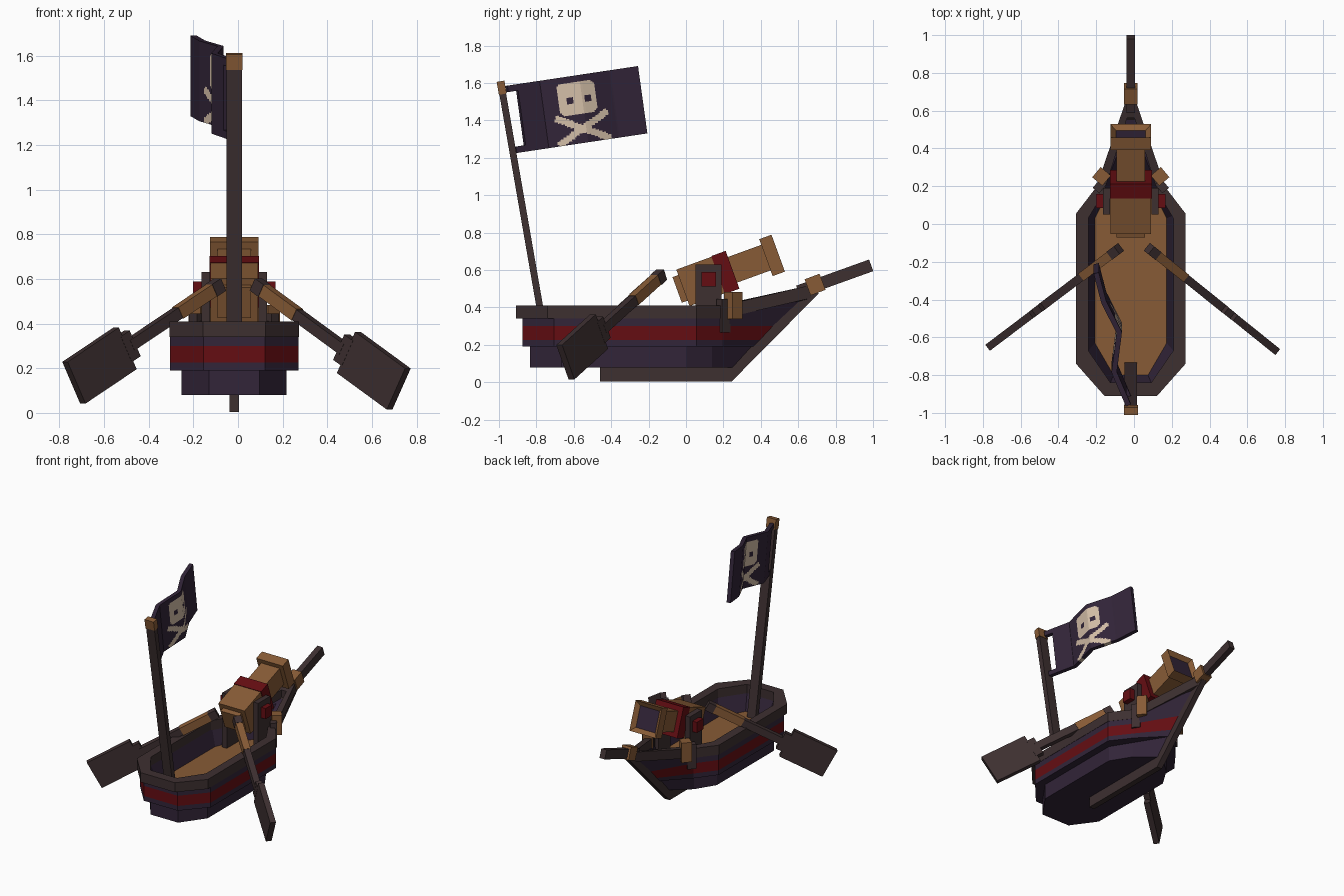
import bpy, bmesh, math
from mathutils import Vector, Matrix

if "Cube" in bpy.data.objects:
    bpy.data.objects.remove(bpy.data.objects["Cube"])

CX = -0.017  # centre line of the boat


def material(name, color):
    m = bpy.data.materials.new(name)
    m.diffuse_color = (*color, 1)
    m.use_nodes = True
    m.node_tree.nodes["Principled BSDF"].inputs["Base Color"].default_value = m.diffuse_color
    return m


MATS = [material("dark_wood", (0.047, 0.029, 0.030)),
        material("light_wood", (0.245, 0.105, 0.037)),
        material("red_paint", (0.130, 0.004, 0.006)),
        material("purple_paint", (0.032, 0.018, 0.040)),
        material("cream", (0.66, 0.52, 0.39))]
DARK, LIGHT, RED, PURPLE, CREAM = range(5)


def finish(name, bm, mat=None):
    """Turn a bmesh into a named object; mat=None keeps per-face indices."""
    bmesh.ops.recalc_face_normals(bm, faces=bm.faces)
    me = bpy.data.meshes.new(name)
    if mat is None:
        for m in MATS:
            me.materials.append(m)
    else:
        me.materials.append(MATS[mat])
    bm.to_mesh(me)
    bm.free()
    ob = bpy.data.objects.new(name, me)
    bpy.context.collection.objects.link(ob)
    return ob


def box(name, center, size, mat, rot=None):
    bm = bmesh.new()
    bmesh.ops.create_cube(bm, size=1)
    r = rot.to_4x4() if rot else Matrix()
    bm.transform(Matrix.Translation(center) @ r @ Matrix.Diagonal((*size, 1)))
    return finish(name, bm, mat)


def beam(name, a, b, width, height, mat, up=(0, 0, 1)):
    """Square beam from a to b, height measured towards up."""
    a, b = Vector(a), Vector(b)
    d = (b - a).normalized()
    side = d.cross(Vector(up)).normalized()
    rot = Matrix((side, d, side.cross(d))).transposed()
    return box(name, (a + b) / 2, (width, (b - a).length, height), mat, rot)


def ring(z, hw, stern, shoulder, bow, lift=0.0):
    """Boat outline: chamfered stern, shoulders, pointed bow."""
    half = [(0.48 * hw, stern, z), (hw, stern + 0.17, z), (hw, shoulder, z),
            (0.63 * hw, shoulder + 0.14, z), (0.02, bow, z + lift)]
    return ([(CX + x, y, h) for x, y, h in half] +
            [(CX - x, y, h) for x, y, h in reversed(half)])


def loft(name, rings, mats, closed=False, caps=()):
    bm = bmesh.new()
    vs = [[bm.verts.new(p) for p in r] for r in rings]
    n = len(vs[0])
    for i, m in enumerate(mats):
        lo, hi = vs[i], vs[(i + 1) % len(vs)]
        for k in range(n):
            f = bm.faces.new((lo[k], lo[(k + 1) % n], hi[(k + 1) % n], hi[k]))
            f.material_index = m
    for idx, m in caps:
        bm.faces.new(vs[idx]).material_index = m
    return finish(name, bm)


# Hull with red stripe, inner walls and floor
loft("hull", [ring(0.08, 0.235, -0.835, 0.0, 0.25),
              ring(0.19, 0.235, -0.835, 0.0, 0.35),
              ring(0.19, 0.288, -0.875, 0.055, 0.36),
              ring(0.225, 0.288, -0.875, 0.055, 0.395),
              ring(0.30, 0.288, -0.875, 0.055, 0.465),
              ring(0.345, 0.288, -0.875, 0.055, 0.62, 0.10),
              ring(0.345, 0.225, -0.84, 0.045, 0.50, 0.07),
              ring(0.23, 0.19, -0.80, 0.03, 0.30)],
     [PURPLE, PURPLE, PURPLE, RED, PURPLE, PURPLE, PURPLE],
     caps=[(0, PURPLE), (7, LIGHT)])

# Rim that rises towards the bow
loft("rim", [ring(0.34, 0.29, -0.91, 0.055, 0.67, 0.11),
             ring(0.41, 0.29, -0.91, 0.055, 0.67, 0.11),
             ring(0.41, 0.225, -0.84, 0.03, 0.56, 0.08),
             ring(0.34, 0.225, -0.84, 0.03, 0.56, 0.08)], [DARK] * 4)

# Keel and stem as one profile
profile = [(-0.46, 0.005), (0.245, 0.005), (0.71, 0.475), (0.65, 0.53),
           (0.215, 0.08), (-0.46, 0.08)]
bm = bmesh.new()
face = bm.faces.new([bm.verts.new((CX - 0.021, y, z)) for y, z in profile])
ext = bmesh.ops.extrude_face_region(bm, geom=[face])
bmesh.ops.translate(bm, vec=(0.042, 0, 0),
                    verts=[v for v in ext["geom"] if isinstance(v, bmesh.types.BMVert)])
finish("keel", bm, DARK)

# Bowsprit and its collar
beam("bowsprit", (CX, 0.60, 0.485), (CX, 0.99, 0.625), 0.043, 0.066, DARK)
beam("bowsprit_collar", (CX, 0.65, 0.507), (CX, 0.73, 0.537), 0.072, 0.092, LIGHT)

# Mast leaning over the stern, with cap
mast_dir = Vector((0, -0.207, 1.19)).normalized()
mast_foot = Vector((CX, -0.75, 0.22))
mast_cap = mast_foot + mast_dir * 1.34
beam("mast", mast_foot, mast_cap, 0.068, 0.036, DARK, (0, 1, 0))
beam("mast_cap", mast_cap, mast_cap + mast_dir * 0.07, 0.074, 0.042, LIGHT, (0, 1, 0))

# Folded flag; the emblem is chosen per cell by simple shape tests
FOLDS = [(0, -0.03), (0.25, -0.105), (0.55, -0.078), (0.78, -0.16), (1, -0.20)]
NU, NV = 80, 42


def fold_x(u):
    for (u0, x0), (u1, x1) in zip(FOLDS, FOLDS[1:]):
        if u <= u1 + 1e-6:
            return x0 + (x1 - x0) * (u - u0) / (u1 - u0)


def emblem(a, b):
    s, t = a - 0.362, b - 0.12
    skull = (abs(s) < 0.10 and abs(t) < 0.085 and abs(s) + abs(t) < 0.165) \
        or (abs(s) < 0.065 and 0 < t < 0.09)
    eyes = abs(abs(s - 0.008) - 0.045) < 0.017 and abs(t - 0.012) < 0.017
    p, q = a - 0.375, b - 0.287
    c, n = math.cos(0.5), math.sin(0.5)
    bones = any(abs(c * q - k * n * p) < 0.018 and abs(c * p + k * n * q) < 0.155
                for k in (1, -1))
    return (skull and not eyes) or bones


bm = bmesh.new()
grid = [[bm.verts.new((fold_x(i / NU), -0.96 + 0.70 * i / NU + 0.05 * j / NV,
                       1.585 + 0.105 * i / NU - 0.36 * j / NV))
         for j in range(NV + 1)] for i in range(NU + 1)]
for i in range(NU):
    for j in range(NV):
        u, v = (i + 0.5) / NU, (j + 0.5) / NV
        if u < 0.08 and 0.09 < v < 0.9:   # gap between the two ties
            continue
        f = bm.faces.new((grid[i][j], grid[i + 1][j], grid[i + 1][j + 1], grid[i][j + 1]))
        f.material_index = CREAM if emblem(u * 0.71, v * 0.365) else PURPLE
bmesh.ops.delete(bm, geom=[v for v in bm.verts if not v.link_faces], context="VERTS")
flag = finish("flag", bm)
solid = flag.modifiers.new("thickness", "SOLIDIFY")
solid.thickness = 0.028
solid.offset = 0

# Oars: tip, grip, shaft, neck and blade
OARS = {"left": ((-0.08, -0.13, 0.575), (-0.735, -0.625, 0.135)),
        "right": ((0.08, -0.13, 0.575), (0.72, -0.645, 0.107))}
PARTS = [("tip", 0.0, 0.06, 0.052, 0.062, DARK), ("grip", 0.06, 0.29, 0.048, 0.058, LIGHT),
         ("shaft", 0.29, 0.62, 0.044, 0.052, DARK), ("neck", 0.60, 0.66, 0.042, 0.13, DARK),
         ("blade", 0.65, 1.0, 0.04, 0.212, DARK)]
for side, (a, b) in OARS.items():
    a, b = Vector(a), Vector(b)
    for part, t0, t1, w, h, m in PARTS:
        beam(f"{side}_oar_{part}", a.lerp(b, t0), a.lerp(b, t1), w, h, m)

# Cannon along a tilted axis, measured back from the muzzle
muzzle = Vector((CX, 0.493, 0.69))
axis = Vector((0, 0.94, 0.342)).normalized()
for part, t0, t1, w, m in [("barrel", 0.03, 0.27, 0.15, LIGHT),
                           ("band", 0.26, 0.342, 0.222, RED),
                           ("breech", 0.34, 0.542, 0.214, LIGHT),
                           ("rear_cap", 0.54, 0.575, 0.15, LIGHT)]:
    beam("cannon_" + part, muzzle - axis * t0, muzzle - axis * t1, w, w * 0.97, m)

# Muzzle ring with recessed dark bore
ob = beam("cannon_muzzle", muzzle - axis * 0.07, muzzle, 0.216, 0.21, LIGHT)
ob.data.materials.append(MATS[PURPLE])
bm = bmesh.new()
bm.from_mesh(ob.data)
front = max(bm.faces, key=lambda f: f.normal.dot(axis))
bmesh.ops.inset_region(bm, faces=[front], thickness=0.042, depth=0)
bmesh.ops.translate(bm, verts=front.verts, vec=-axis * 0.025)
front.material_index = 1
bm.to_mesh(ob.data)
bm.free()

# Cannon cheeks, trunnions and bow cleats on both sides
for s, side in ((-1, "left"), (1, "right")):
    box(f"{side}_cheek", (CX + s * 0.128, 0.12, 0.425), (0.038, 0.14, 0.41), DARK)
    box(f"{side}_trunnion", (CX + s * 0.155, 0.122, 0.55), (0.058, 0.076, 0.078), RED)
    box(f"{side}_cleat", (CX + s * 0.155, 0.252, 0.41), (0.07, 0.07, 0.145), LIGHT,
        Matrix.Rotation(s * math.radians(40), 3, "Z"))
    box(f"{side}_cleat_post", (CX + s * 0.165, 0.20, 0.355), (0.045, 0.06, 0.18), DARK,
        Matrix.Rotation(s * math.radians(40), 3, "Z"))
